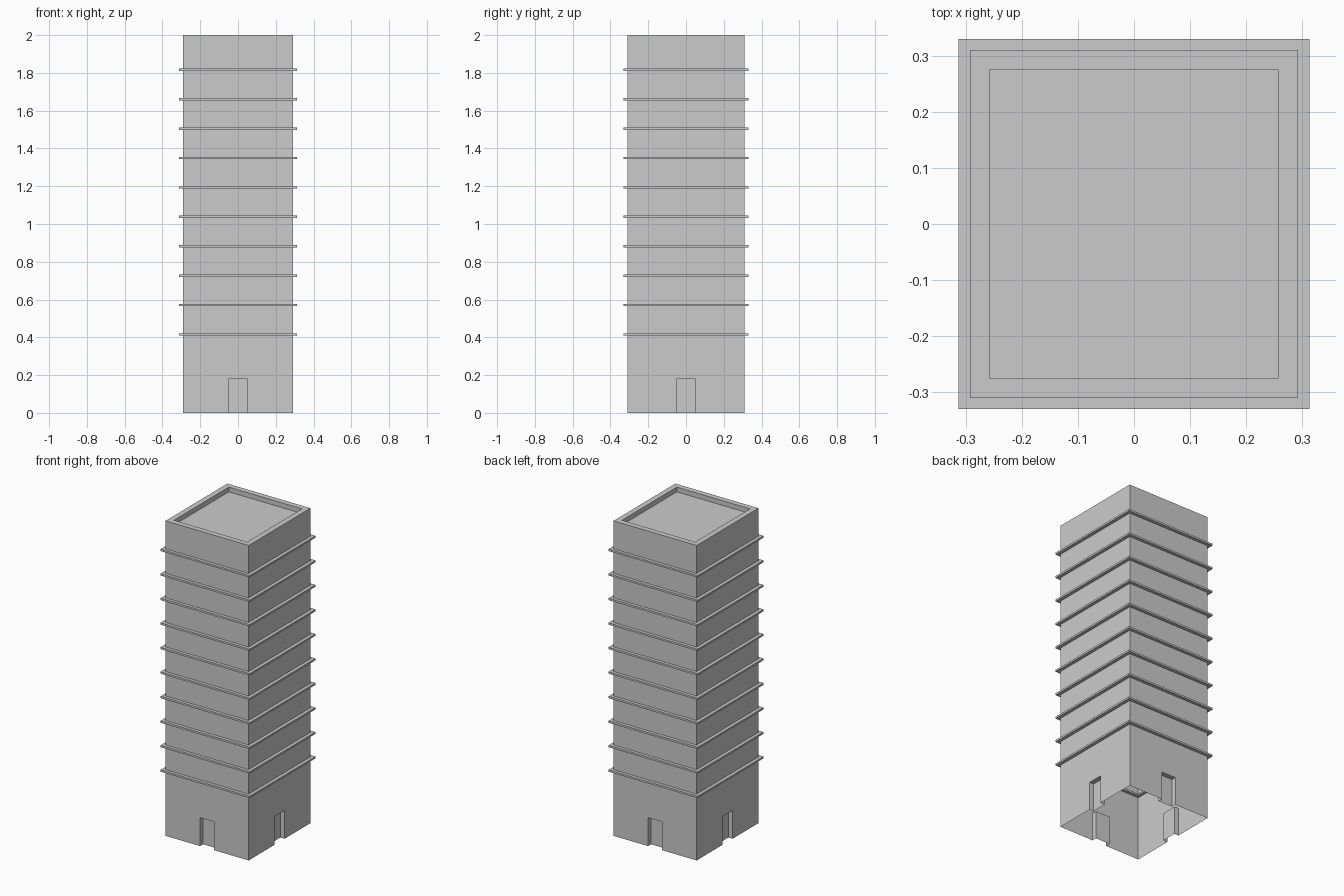
import bpy
import bmesh

if "Cube" in bpy.data.objects:
    bpy.data.objects.remove(bpy.data.objects["Cube"])

HX, HY, H = 0.292, 0.31, 2.0           # tower half sizes and height
DW, DH, DD = 0.05, 0.18, 0.03          # door half width, height, recess depth
RIM, ROOF = 0.035, 0.03                # parapet width and roof drop


def make_object(name, bm):
    bmesh.ops.remove_doubles(bm, verts=bm.verts, dist=1e-5)
    mesh = bpy.data.meshes.new(name)
    bm.to_mesh(mesh)
    bm.free()
    obj = bpy.data.objects.new(name, mesh)
    bpy.context.collection.objects.link(obj)
    return obj


def face(bm, pts):
    bm.faces.new([bm.verts.new(p) for p in pts])


def rect(hx, hy, z):
    return [(-hx, -hy, z), (hx, -hy, z), (hx, hy, z), (-hx, hy, z)]


def bridge(bm, a, b):
    # quads between two four-corner loops
    for i in range(4):
        j = (i + 1) % 4
        face(bm, [a[i], a[j], b[j], b[i]])


# Tower shell: open underneath, a recessed doorway on every side
bm = bmesh.new()
for turn in range(4):
    half, out = (HX, HY) if turn % 2 == 0 else (HY, HX)

    def side(u, depth, z):
        x, y = u, -out + depth
        for _ in range(turn):
            x, y = -y, x
        return (x, y, z)

    face(bm, [side(u, 0, z) for u, z in (
        (-half, 0), (-DW, 0), (-DW, DH), (DW, DH),
        (DW, 0), (half, 0), (half, H), (-half, H))])
    edge = [(-DW, 0), (-DW, DH), (DW, DH), (DW, 0)]
    for (u0, z0), (u1, z1) in zip(edge, edge[1:]):
        face(bm, [side(u0, 0, z0), side(u0, DD, z0),
                  side(u1, DD, z1), side(u1, 0, z1)])
    face(bm, [side(u, DD, z) for u, z in reversed(edge)])

# Parapet rim and sunken roof
inner_top = rect(HX - RIM, HY - RIM, H)
roof = rect(HX - RIM, HY - RIM, H - ROOF)
bridge(bm, rect(HX, HY, H), inner_top)
bridge(bm, inner_top, roof)
face(bm, roof)
make_object("tower_walls", bm)

# Thin floor bands that pass through the wall
for i in range(10):
    z = 0.415 + 0.1557 * i
    lo, hi = z - 0.006, z + 0.006
    loops = [rect(HX + 0.021, HY + 0.02, lo), rect(HX + 0.021, HY + 0.02, hi),
             rect(HX - 0.02, HY - 0.02, hi), rect(HX - 0.02, HY - 0.02, lo)]
    bm = bmesh.new()
    for a, b in zip(loops, loops[1:] + loops[:1]):
        bridge(bm, a, b)
    bmesh.ops.remove_doubles(bm, verts=bm.verts, dist=1e-5)
    bmesh.ops.recalc_face_normals(bm, faces=bm.faces)
    make_object(f"floor_band_{i + 1}", bm)
